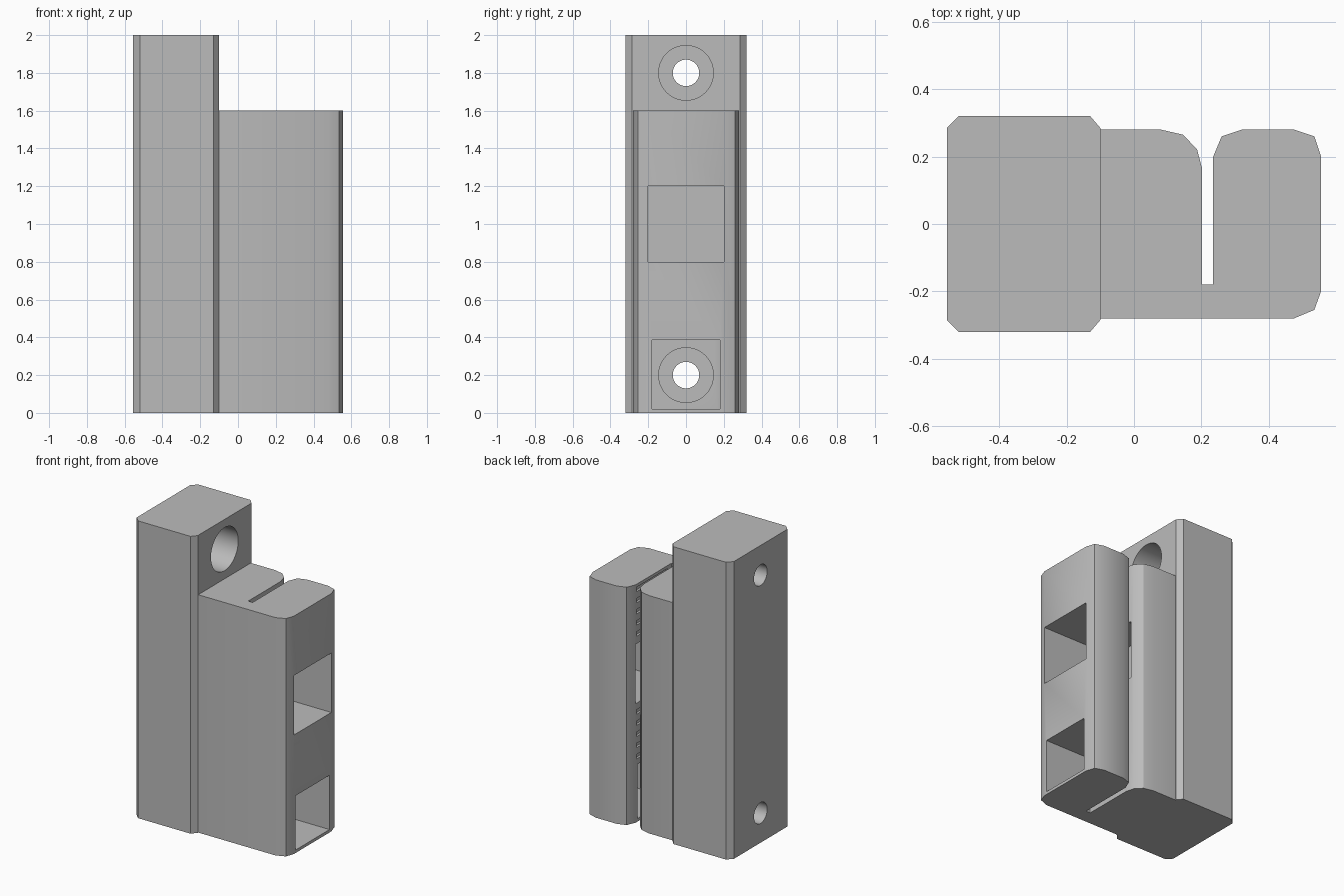
import bpy
import bmesh
import math
from mathutils import Matrix, Vector

cube = bpy.data.objects.get("Cube")
if cube:
    bpy.data.objects.remove(cube, do_unlink=True)

grey = bpy.data.materials.new("plain grey")
grey.use_nodes = True
grey.diffuse_color = (0.5, 0.5, 0.5, 1)
grey.node_tree.nodes["Principled BSDF"].inputs["Base Color"].default_value = (0.5, 0.5, 0.5, 1)


def finish(name, bm):
    bmesh.ops.recalc_face_normals(bm, faces=bm.faces)
    mesh = bpy.data.meshes.new(name)
    bm.to_mesh(mesh)
    bm.free()
    mesh.materials.append(grey)
    obj = bpy.data.objects.new(name, mesh)
    bpy.context.collection.objects.link(obj)
    return obj


def extrude(name, outline, height):
    bm = bmesh.new()
    face = bm.faces.new([bm.verts.new((x, y, 0)) for x, y in outline])
    top = bmesh.ops.extrude_face_region(bm, geom=[face])
    verts = [v for v in top["geom"] if isinstance(v, bmesh.types.BMVert)]
    bmesh.ops.translate(bm, verts=verts, vec=(0, 0, height))
    return finish(name, bm)


def boxes(name, spans):
    bm = bmesh.new()
    for low, high in spans:
        a, b = Vector(low), Vector(high)
        matrix = Matrix.Translation((a + b) / 2) @ Matrix.Diagonal((*(b - a), 1))
        bmesh.ops.create_cube(bm, size=1, matrix=matrix)
    return finish(name, bm)


def bore(radius, x0, x1, z):
    bm = bmesh.new()
    matrix = Matrix.Translation(((x0 + x1) / 2, 0, z)) @ Matrix.Rotation(math.pi / 2, 4, "Y")
    bmesh.ops.create_cone(bm, cap_ends=True, segments=48, radius1=radius,
                          radius2=radius, depth=x1 - x0, matrix=matrix)
    return finish("bore_cutter", bm)


def cut(obj, cutters):
    for cutter in cutters:
        mod = obj.modifiers.new("cut", "BOOLEAN")
        mod.operation = "DIFFERENCE"
        mod.solver = "EXACT"
        mod.object = cutter
    graph = bpy.context.evaluated_depsgraph_get()
    mesh = bpy.data.meshes.new_from_object(obj.evaluated_get(graph))
    obj.modifiers.clear()
    obj.data = mesh
    for cutter in cutters:
        bpy.data.objects.remove(cutter, do_unlink=True)


def smooth(obj):
    bpy.ops.object.select_all(action="DESELECT")
    obj.select_set(True)
    bpy.context.view_layer.objects.active = obj
    bpy.ops.object.shade_smooth_by_angle(angle=math.radians(32))


# Tall mounting block with chamfered corners
half = [(-0.10, 0.285), (-0.13, 0.32), (-0.52, 0.32), (-0.555, 0.285)]
block = extrude("mounting_block", half + [(x, -y) for x, y in reversed(half)], 2)

# Clamp body: two rounded jaws joined along the front
clamp = extrude("slotted_clamp", [
    (-0.10, -0.28), (0.475, -0.28), (0.535, -0.255), (0.555, -0.20),
    (0.555, 0.20), (0.535, 0.26), (0.475, 0.28), (0.32, 0.28),
    (0.26, 0.26), (0.235, 0.20), (0.235, -0.18), (0.202, -0.18),
    (0.202, 0.165), (0.187, 0.222), (0.145, 0.265), (0.08, 0.28),
    (-0.10, 0.28)], 1.6)

# Screw holes with wide counterbores
cut(block, [bore(r, x0, 0.1, z) for z in (0.2, 1.8)
            for r, x0 in ((0.07, -0.7), (0.145, -0.4))])

# Clamp windows, lower screw access and shallow grip grooves
rows = [0.05 + 0.075 * i for i in range(21)]
rows = [z for z in rows if 0.41 < z < 0.76 or 1.22 < z < 1.57]
cut(clamp, [
    boxes("window_cutter", [((0, -0.2, 0.8), (0.7, 0.2, 1.2))]),
    boxes("access_cutter", [((0.218, -0.18, 0.02), (0.7, 0.18, 0.385))]),
    bore(0.145, -0.2, 0.225, 0.2),
    boxes("groove_cutter", [((0.22, -0.14, z), (0.25, 0.19, z + 0.03)) for z in rows]),
])

for part in (block, clamp):
    smooth(part)
